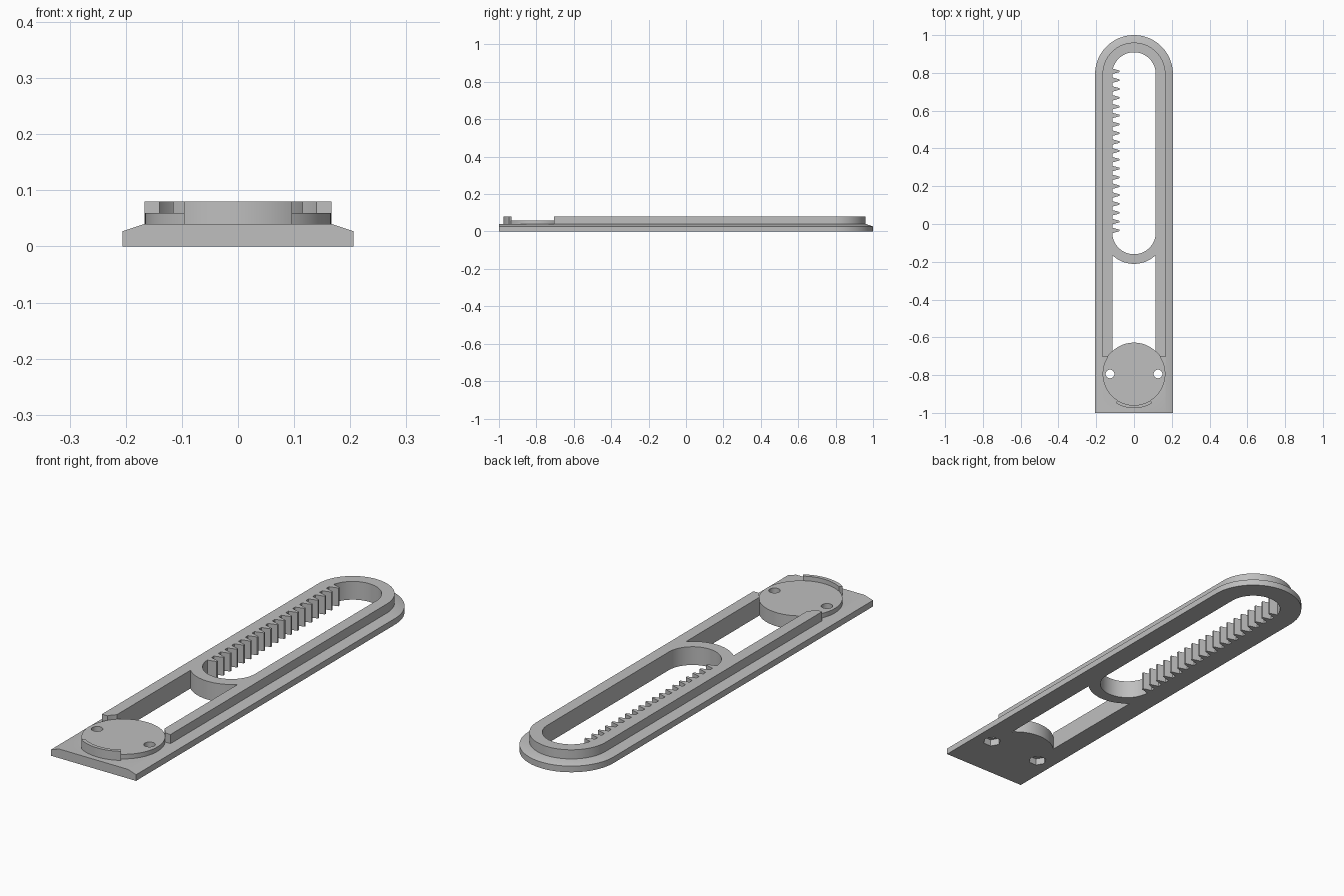
import bpy, bmesh
from math import pi, cos, sin, radians

cube = bpy.data.objects.get("Cube")
if cube:
    bpy.data.objects.remove(cube)

grey = bpy.data.materials.new("plain grey")
grey.use_nodes = True
GREY = (0.52, 0.52, 0.52, 1)
grey.diffuse_color = GREY
grey.node_tree.nodes["Principled BSDF"].inputs["Base Color"].default_value = GREY

SLOT_TOP, SLOT_LOW, DISC_Y = 0.794, -0.045, -0.794
OUTER, RAIL, INNER = 0.206, 0.167, 0.115


def arc(cy, r, a0, a1, n=48, cx=0):
    """Points on an arc, angles in degrees."""
    return [(cx + r * cos(radians(a0 + (a1 - a0) * i / n)),
             cy + r * sin(radians(a0 + (a1 - a0) * i / n))) for i in range(n + 1)]


def circle(cx, cy, r, n=96):
    return arc(cy, r, 0, 360, n, cx)[:-1]


def arch(r, y_end):
    """Outline with a round far end and a square near end."""
    return arc(SLOT_TOP, r, 0, 180) + [(-r, y_end), (r, y_end)]


def add_loft(bm, layers):
    """Closed solid through equal-length outlines given as (z, points)."""
    rings = [[bm.verts.new((x, y, z)) for x, y in pts] for z, pts in layers]
    bm.faces.new(rings[0][::-1])
    bm.faces.new(rings[-1])
    for low, high in zip(rings, rings[1:]):
        for i in range(len(low)):
            j = (i + 1) % len(low)
            bm.faces.new((low[i], low[j], high[j], high[i]))


def make(name, *solids):
    bm = bmesh.new()
    for layers in solids:
        add_loft(bm, layers)
    bmesh.ops.recalc_face_normals(bm, faces=bm.faces[:])
    mesh = bpy.data.meshes.new(name)
    bm.to_mesh(mesh)
    bm.free()
    obj = bpy.data.objects.new(name, mesh)
    bpy.context.collection.objects.link(obj)
    mesh.materials.append(grey)
    return obj


def prism(pts, z0, z1):
    return [(z0, pts), (z1, pts)]


def select(obj):
    bpy.ops.object.select_all(action='DESELECT')
    obj.select_set(True)
    bpy.context.view_layer.objects.active = obj


def combine(target, tool, operation):
    """Apply a boolean and remove the tool object."""
    tool.hide_render = True
    mod = target.modifiers.new("combine", 'BOOLEAN')
    mod.operation, mod.solver, mod.object = operation, 'EXACT', tool
    select(target)
    bpy.ops.object.modifier_apply(modifier=mod.name)
    bpy.data.objects.remove(tool)


# Chamfered flange with the raised rail on top
body = make("slider_frame", [(0, arch(OUTER, -1)), (0.027, arch(OUTER, -1)),
                             (0.04, arch(RAIL, -1))])
combine(body, make("rail", prism(arch(RAIL - 0.0005, -0.705), 0.02, 0.08)), 'UNION')

# Rectangular window, then the round pad and the slot's rounded end inside it
window = [(-INNER, DISC_Y), (INNER, DISC_Y), (INNER, SLOT_LOW), (-INNER, SLOT_LOW)]
combine(body, make("window", prism(window, -0.1, 0.2)), 'DIFFERENCE')
pad = circle(0, DISC_Y, RAIL - 0.001)
combine(body, make("pad_clearance", prism(pad, 0.06, 0.2)), 'DIFFERENCE')
combine(body, make("pad", prism(pad, 0, 0.06)), 'UNION')
end_ring = circle(0, SLOT_LOW, RAIL - 0.001)
combine(body, make("slot_end", prism(end_ring, 0, 0.08)), 'UNION')

# Long slot
slot = arc(SLOT_TOP, INNER, 0, 180) + arc(SLOT_LOW, INNER, 180, 360)
combine(body, make("slot", prism(slot, -0.1, 0.2)), 'DIFFERENCE')

# Screw holes with hexagonal nut pockets underneath
for side in (-1, 1):
    x = 0.127 * side
    combine(body, make("hole", prism(circle(x, DISC_Y, 0.023, 32), -0.1, 0.2)), 'DIFFERENCE')
    combine(body, make("nut_pocket", prism(circle(x, DISC_Y, 0.038, 6), -0.1, 0.03)), 'DIFFERENCE')

# Rack of teeth along the slot's right wall
teeth = []
for i in range(19):
    y = -0.034 + i * 0.0468
    profile = [(-INNER - 0.002, y - 0.015), (-0.1, y - 0.0105), (-0.077, y - 0.004),
               (-0.077, y + 0.004), (-0.1, y + 0.0105), (-INNER - 0.002, y + 0.015)]
    teeth.append(prism(profile, 0, 0.08))
rack = make("rack_teeth", *teeth)

# Curved stop lip at the front of the pad
lip_outline = arc(DISC_Y, 0.181, 238, 302, 24) + arc(DISC_Y, 0.165, 302, 238, 24)
lip = make("stop_lip", prism(lip_outline, 0.039, 0.08))

for obj in (body, rack, lip):
    select(obj)
    bpy.ops.object.shade_smooth_by_angle(angle=radians(20))
